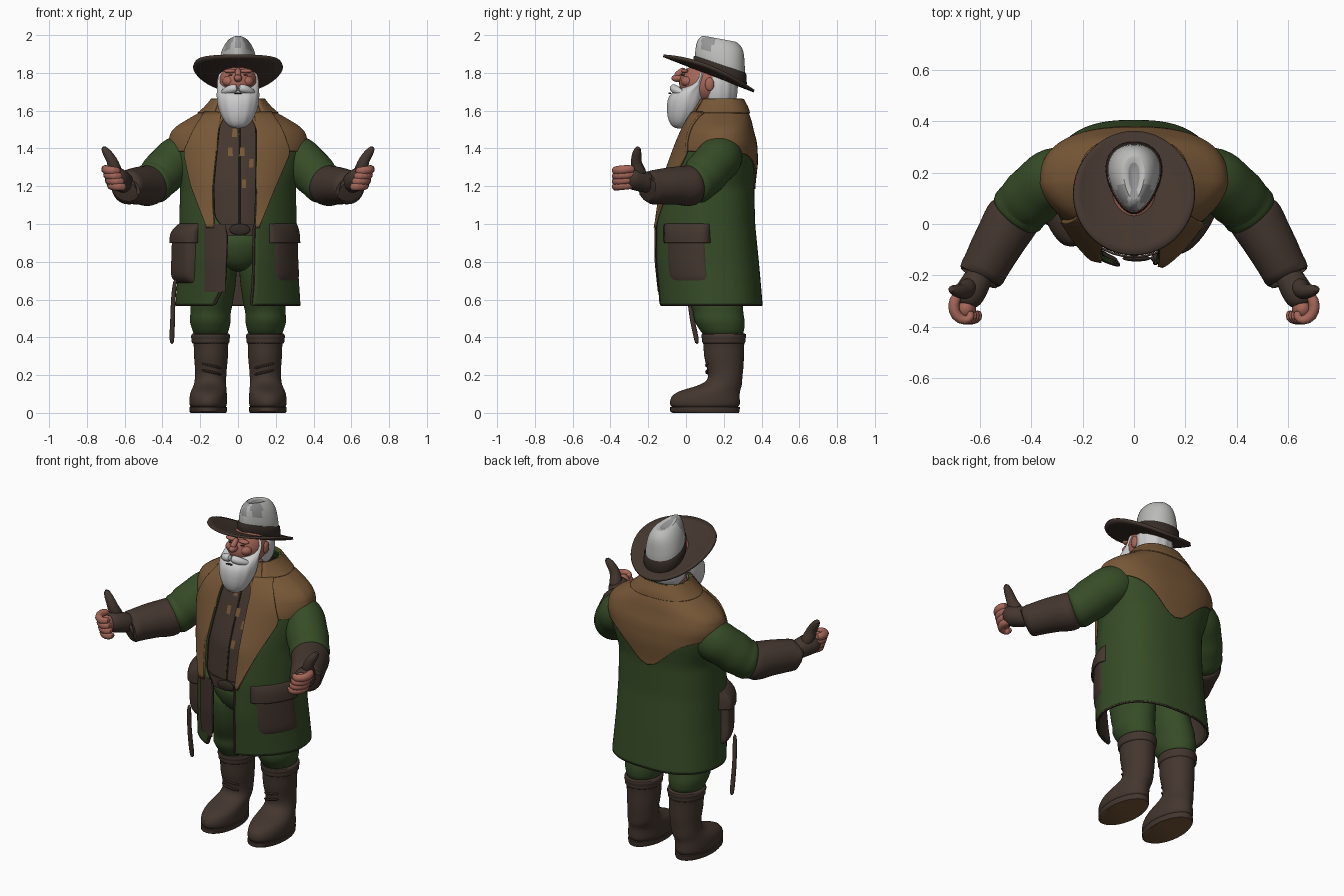
import bpy, bmesh
from math import sin, cos, pi, asin, exp, radians, copysign
from mathutils import Vector

cube = bpy.data.objects.get("Cube")
if cube:
    bpy.data.objects.remove(cube, do_unlink=True)


def material(name, r, g, b):
    m = bpy.data.materials.new(name)
    m.use_nodes = True
    m.diffuse_color = (r, g, b, 1)
    bsdf = m.node_tree.nodes["Principled BSDF"]
    bsdf.inputs["Base Color"].default_value = (r, g, b, 1)
    bsdf.inputs["Roughness"].default_value = 0.9
    return m


green = material("coat green", .037, .072, .02)
tan = material("tan leather", .185, .096, .038)
brown = material("brown leather", .057, .037, .028)
dark = material("dark brown", .035, .024, .019)
skin = material("skin", .38, .135, .1)
white = material("beard white", .6, .6, .6)
grey = material("hat grey", .5, .5, .49)
shade = material("dent grey", .3, .3, .3)


def grid(name, rings, mats, side=1, closed=True, cap=True, rule=None, smooth=0, thick=0):
    """Skin a list of rings; rule(centre) picks a material index."""
    mats = mats if isinstance(mats, list) else [mats]
    bm = bmesh.new()
    rows = [[bm.verts.new((p[0] * side, p[1], p[2])) for p in ring] for ring in rings]
    n = len(rows[0])
    for a, b in zip(rows, rows[1:]):
        for i in range(n if closed else n - 1):
            j = (i + 1) % n
            bm.faces.new((a[i], a[j], b[j], b[i]))
    if closed and cap:
        bm.faces.new(rows[0])
        bm.faces.new(rows[-1])
    bmesh.ops.recalc_face_normals(bm, faces=bm.faces)
    for f in bm.faces:
        f.smooth = True
        if rule:
            f.material_index = int(rule(f.calc_center_median()))
    me = bpy.data.meshes.new(name)
    bm.to_mesh(me)
    bm.free()
    me.set_sharp_from_angle(angle=radians(50))
    for m in mats:
        me.materials.append(m)
    ob = bpy.data.objects.new(name, me)
    bpy.context.collection.objects.link(ob)
    if thick:
        mod = ob.modifiers.new("thickness", 'SOLIDIFY')
        mod.thickness, mod.offset = thick, 0
    if smooth:
        mod = ob.modifiers.new("smooth", 'SUBSURF')
        mod.levels = mod.render_levels = smooth


def ellipse(x, y, z, rx, ry, n=32, ripple=0, slope=0, pinch=0):
    ring = []
    for i in range(n):
        a = 2 * pi * i / n
        k = 1 + ripple * cos(n / 4 * a)
        dy = ry * k * sin(a)
        ring.append((x + rx * k * cos(a) * (1 + pinch * sin(a)), y + dy, z + slope * dy))
    return ring


def loft(name, rows, mats, n=32, ripple=0, **kw):
    """Stack level ellipses given as x, y, z, rx, ry."""
    grid(name, [ellipse(*r, n=n, ripple=ripple) for r in rows], mats, **kw)


def tube(name, pts, mats, n=14, smooth=1, **kw):
    """Sweep a circle along points given as x, y, z, radius."""
    ps = [Vector(p[:3]) for p in pts]
    rings, q, last = [], None, None
    for i, p in enumerate(ps):
        t = (ps[min(i + 1, len(ps) - 1)] - ps[max(i - 1, 0)]).normalized()
        q = last.rotation_difference(t) @ q if q else t.to_track_quat('Z', 'Y')
        last, r = t, pts[i][3]
        rings.append([p + q @ Vector((r * cos(2 * pi * k / n), r * sin(2 * pi * k / n), 0)) for k in range(n)])
    grid(name, rings, mats, smooth=smooth, **kw)


def ball(name, c, r, mat, side=1, n=24):
    rows = []
    for k in range(13):
        a = -pi / 2 + pi * min(max(k, .15), 11.85) / 12
        rows.append((c[0], c[1], c[2] + r[2] * sin(a), r[0] * cos(a), r[1] * cos(a)))
    loft(name, rows, mat, n=n, side=side)


def table(rows, z):
    """Smoothed lookup in rows sorted by falling z."""
    def look(z):
        z = min(max(z, rows[-1][0]), rows[0][0])
        for a, b in zip(rows, rows[1:]):
            if z >= b[0]:
                f = (a[0] - z) / (a[0] - b[0])
                return Vector([p + (q - p) * f for p, q in zip(a[1:], b[1:])])
    return sum((look(z + d * .012) for d in range(-2, 3)), look(z) * 0) / 5


# Coat cross-sections: z, half width, front y, back y
COAT = [(1.66, .12, .06, .285), (1.6, .17, .03, .315), (1.55, .26, .005, .335), (1.5, .34, -.02, .345),
        (1.43, .36, -.05, .365), (1.33, .335, -.09, .37), (1.2, .3, -.14, .355), (1.0, .305, -.165, .36),
        (.8, .31, -.165, .38), (.57, .325, -.14, .4)]
# Front edges and lapel edges: z, x on the left, x on the right
OPEN = [(1.66, .07, .07), (1.5, .095, .1), (1.2, .095, .13), (1.03, .09, .125), (.97, .085, .06),
        (.68, .08, .07), (.57, .07, .13)]
LAPEL = [(1.6, .15, .15), (1.5, .22, .22), (1.38, .26, .27), (1.2, .185, .23), (.97, .1, .15)]


def body(t, z, off=0):
    """Point on the coat, keel-shaped in front and boxy behind."""
    rx, yf, yb = table(COAT, z)
    s, c = sin(t), cos(t)
    k = 1.3 if c > 0 else .78
    return Vector(((rx + off) * copysign(abs(s) ** min(k, 1), s),
                   (yf + yb) / 2 - ((yb - yf) / 2 + off) * copysign(abs(c) ** k, c), z))


def edge(rows, z, side):
    return asin(min(1, table(rows, z)[0 if side > 0 else 1] / table(COAT, z)[0]))


def steps(a, b, n):
    return [a + (b - a) * i / n for i in range(n + 1)]


def patch(name, t0, t1, z0, z1, off, mat, side=1, n=16, thick=0):
    """A sheet on the coat; t0 and t1 may depend on z, z0 on t, off on both."""
    rings = []
    for v in steps(0, 1, n):
        ring = []
        for u in steps(0, 1, n):
            z = z1 + ((z0 if not callable(z0) else z1) - z1) * (1 - v)
            a, b = (f(z) if callable(f) else f for f in (t0, t1))
            t = (a + (b - a) * u) * side
            if callable(z0):
                z = z0(t) + (z1 - z0(t)) * v
            ring.append(body(t, z, off(2 * u - 1, 2 * v - 1) if callable(off) else off))
        rings.append(ring)
    grid(name, rings, mat, closed=False, thick=thick)


def yoke_edge(t):
    """Lower edge of the yoke: level in front, dipping to a point behind."""
    return 1.385 - (.2 * exp(-abs(sin(t) / .42) ** 1.6) if cos(t) < 0 else 0)


# Coat shell, lining, yoke, shirt
left = lambda z: edge(OPEN, z, 1)
right = lambda z: 2 * pi - edge(OPEN, z, -1)
patch("coat", left, right, .57, 1.66, 0, green, n=72, thick=.012)
patch("coat_lining", left, right, .575, 1.6, -.012, brown, n=40)
patch("yoke", left(1.5), right(1.5), yoke_edge, 1.66, .008, tan, n=72, thick=.008)
patch("shirt", 0, 2 * pi, .94, 1.63, -.042, brown, n=48)
patch("collar", lambda z: left(z) + .2, lambda z: right(z) - .2, 1.585, 1.66,
      lambda u, v: .012 + .005 * (1 - v * v), tan, n=30, thick=.012)
patch("front_facing", edge(OPEN, .9, -1), lambda z: asin(.175 / table(COAT, z)[0]), .64, 1.0, .009, brown, -1)
tube("shirt_placket", [(*body(.03, z, -.042), .006) for z in steps(.97, 1.52, 12)], dark, n=6)
for t, z in [(-.17, 1.36), (.03, 1.36), (.08, 1.19), (.2, 1.3), (-.1, 1.46)]:
    patch("shirt_patch", t, t + .08, z, z + .045, -.036, tan, n=2)
tube("hem_trim", [(*body(t, .572), .008) for t in steps(left(.57), right(.57), 60)], brown, n=6)

for s in (1, -1):
    inner = lambda z: edge(OPEN, z, s)
    patch("lapel", lambda z: edge(OPEN, max(z, 1.04), s), lambda z: max(edge(LAPEL, z, s), inner(z) + .02),
          .98, 1.59, lambda u, v: .016 + .006 * u, tan, s, n=28, thick=.014)
    tube("front_trim", [(*body(inner(z) * s, z), .01) for z in steps(.57, 1.0, 14)], brown, n=6)
    # Bellows pocket with a flap, fuller on the right
    fat, start = (.02, .6) if s > 0 else (.055, .78)
    patch("pocket", start, 1.6, .68, .97,
          lambda u, v: -.006 + fat * (1 - u ** 6) * (1 - v ** 6), brown, s, n=24)
    patch("pocket_flap", start - .03, 1.62, .9, 1.0,
          lambda u, v: .003 + fat * (1 - u ** 6) * (1 - ((v + 1) / 2) ** 3), brown, s, thick=.008)

    # Sleeve with soft folds
    tube("sleeve", [(.21, .19, 1.38, .1), (.27, .19, 1.37, .115), (.31, .18, 1.35, .121), (.335, .165, 1.335, .122),
                    (.372, .13, 1.298, .116), (.405, .1, 1.262, .122), (.43, .075, 1.235, .109),
                    (.45, .05, 1.215, .118), (.475, .02, 1.205, .1)], green, n=24, side=s)
    # Gauntlet, glove and thumb
    tube("gauntlet", [(.45, .06, 1.21, .09), (.465, .035, 1.205, .11), (.49, -.005, 1.2, .108),
                      (.515, -.05, 1.205, .101), (.55, -.11, 1.2, .098), (.58, -.17, 1.195, .09),
                      (.6, -.205, 1.19, .095), (.605, -.215, 1.19, .086), (.59, -.19, 1.195, .06)],
         brown, n=24, side=s)
    tube("glove", [(.59, -.17, 1.21, .055), (.615, -.23, 1.225, .058), (.64, -.27, 1.24, .064),
                   (.66, -.3, 1.245, .058), (.665, -.32, 1.245, .035)], brown, side=s)
    tube("thumb", [(.64, -.23, 1.25, .038), (.655, -.262, 1.3, .036), (.668, -.265, 1.34, .028),
                   (.692, -.26, 1.375, .026), (.718, -.252, 1.41, .013)], brown, side=s)
    # Curled fingers around a fist
    ball("fist", (.655, -.33, 1.24), (.04, .045, .055), skin, s)
    for i in range(4):
        z, k = 1.29 - .028 * i, .01 * i
        tube("finger", [(.685 - k, -.27, z, .021), (.708 - k, -.315, z, .024), (.695 - k, -.36, z - .005, .024),
                        (.658 - k, -.38, z - .008, .022), (.632 - k, -.365, z - .01, .02),
                        (.64 - k, -.335, z - .01, .014)], skin, side=s)

    # Trouser leg with folds
    loft("trouser_leg", [(.115, .12, .9, .1, .15), (.115, .12, .78, .112, .16), (.125, .14, .66, .112, .152),
                         (.132, .15, .61, .108, .145), (.142, .165, .565, .114, .14), (.145, .172, .53, .104, .13),
                         (.148, .175, .49, .113, .138), (.145, .19, .445, .098, .12), (.145, .2, .39, .085, .1)],
         green, side=s, smooth=1)
    # Boot, rolled cuff, sole and laces
    loft("boot", [(.145, .2, .41, .095, .112), (.145, .2, .385, .098, .114), (.143, .2, .36, .09, .107),
                  (.143, .2, .3, .092, .107), (.143, .208, .24, .084, .098), (.145, .21, .19, .083, .088),
                  (.147, .2, .16, .084, .098), (.15, .17, .138, .088, .125), (.155, .12, .115, .096, .165),
                  (.158, .1, .085, .1, .185), (.158, .1, .045, .1, .187), (.158, .1, .02, .097, .182)],
         brown, side=s, smooth=1)
    loft("boot_cuff", [(.145, .2, .425, .09, .105), (.145, .2, .418, .102, .12), (.145, .2, .4, .106, .12),
                       (.145, .2, .39, .099, .113), (.145, .2, .375, .103, .117), (.145, .2, .36, .094, .109)],
         brown, side=s, smooth=1)
    loft("sole", [(.158, .105, 0, .094, .175), (.158, .1, .008, .099, .184), (.158, .1, .03, .099, .185)],
         [brown, tan], side=s, rule=lambda c: c.z < .001)
    for i in range(4):
        z = .2 + .035 * i
        tube("lace", [(.085, .135, z, .008), (.115, .112, z + .01, .008), (.15, .104, z + .018, .008),
                      (.195, .12, z + .028, .008)], brown, n=6, side=s)

    # Face features
    ball("ear", (.102, .125, 1.74), (.013, .024, .036), skin, s)
    ball("cheek", (.045, .008, 1.755), (.038, .034, .03), skin, s)
    ball("brow", (.042, -.006, 1.81), (.034, .018, .012), skin, s)
    ball("eye", (.04, -.014, 1.789), (.012, .01, .003), dark, s)
    tube("moustache", [(0, -.068, 1.722, .02), (.03, -.064, 1.717, .024), (.06, -.045, 1.706, .022),
                       (.09, -.012, 1.69, .012)], white, side=s)

# Hips, belt and hanging strap
loft("hips", [(0, .11, .745, .04, .12), (0, .11, .8, .17, .17), (0, .11, .88, .22, .2), (0, .11, .99, .22, .21)],
     green, smooth=1)
patch("belt", 0, 2 * pi, .94, 1.0, -.036, brown, n=40, thick=.008)
ball("belt_buckle", (.01, -.134, .97), (.055, .012, .03), dark)
tube("hanging_strap", [(-.33, .0, .72, .014), (-.345, .02, .6, .013), (-.345, .03, .5, .014),
                       (-.35, .05, .42, .015), (-.35, .06, .36, .013)], brown, n=8)

# Head, neck, hair and beard
loft("neck", [(0, .14, 1.5, .1, .1), (0, .14, 1.7, .075, .08)], skin)
ball("head", (0, .105, 1.745), (.104, .142, .11), skin, n=32)
ball("nose", (0, -.044, 1.772), (.022, .034, .02), skin)
tube("nose_bridge", [(0, -.005, 1.825, .014), (0, -.04, 1.797, .017), (0, -.055, 1.778, .018)], skin)
loft("hair", [(0, .17, 1.615, .06, .06), (0, .175, 1.64, .095, .088), (0, .175, 1.7, .106, .098),
              (0, .175, 1.76, .11, .1), (0, .17, 1.82, .095, .09)], white, n=48, ripple=.02, smooth=1)
loft("beard", [(0, -.035, 1.505, .02, .018), (0, -.032, 1.52, .058, .05), (0, -.018, 1.57, .09, .082),
               (0, -.002, 1.63, .11, .1), (0, .008, 1.68, .113, .102), (0, .03, 1.712, .111, .08),
               (0, .06, 1.735, .108, .04), (0, .08, 1.77, .107, .022), (0, .085, 1.82, .1, .015)],
     white, n=48, ripple=.012, smooth=1)
ball("mouth", (0, -.086, 1.692), (.024, .008, .004), dark)

# Hat brim: tilted down to the back, sides curled up
brim = []
for f in steps(0, 1, 8):
    ring = ellipse(0, .175 - .055 * f, 0, .04 + .195 * f, .05 + .19 * f, n=64)
    brim.append([(x, y, 1.797 - .39 * (y - .12) + .04 * (x / .235) ** 2 * f) for x, y, z in ring])
grid("hat_brim", brim, brown, cap=False, thick=.014)

# Hat crown: z, rx, ry, y, slope; pinched in front with a sunken top
crown = [(1.785, .1, .135, .18, -.36), (1.85, .1, .133, .18, -.32), (1.9, .091, .13, .18, -.26),
         (1.942, .077, .124, .182, -.22), (1.968, .058, .108, .182, -.2), (1.985, .04, .085, .178, -.18),
         (1.975, .02, .06, .18, -.2), (1.965, .008, .03, .18, -.2)]
band = [(1.785, .103, .139, .18, -.37), (1.795, .107, .142, .18, -.37), (1.838, .106, .14, .18, -.34),
        (1.846, .1, .134, .18, -.33)]


def hat_rings(rows):
    return [ellipse(0, y, z, rx, ry, n=48, slope=k, pinch=.28) for z, rx, ry, y, k in rows]


grid("hat_crown", hat_rings(crown), [grey, shade], smooth=1,
     rule=lambda c: c.z > 1.93 and (.025 < abs(c.x) < .07 and .085 < c.y < .15 or abs(c.x) < .015 and c.y < .23))
grid("hat_band", hat_rings(band), dark, cap=False)
